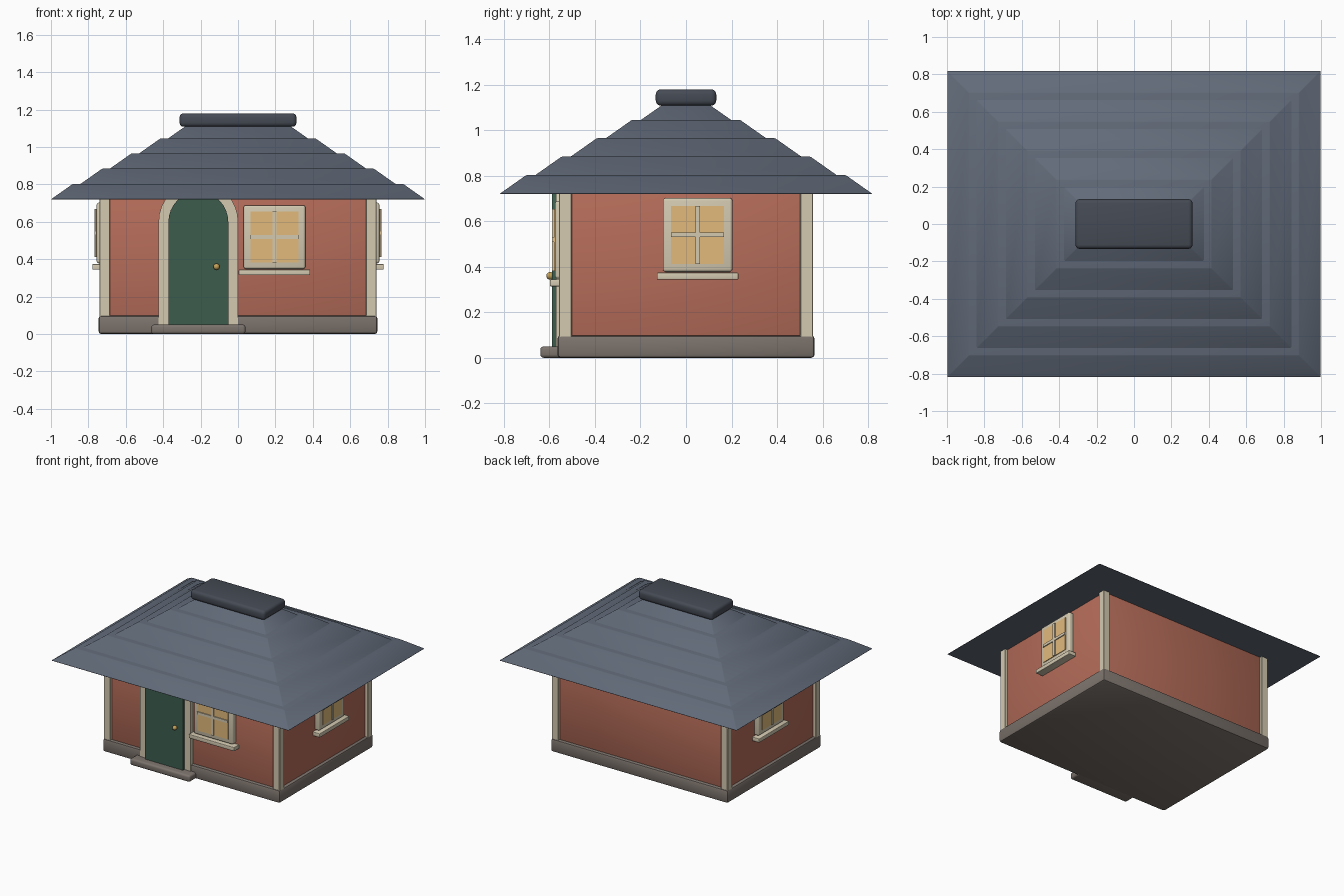
import bpy, bmesh, math
from mathutils import Matrix, Vector

if "Cube" in bpy.data.objects:
    bpy.data.objects.remove(bpy.data.objects["Cube"])


def material(name, rgb):
    m = bpy.data.materials.new(name)
    m.diffuse_color = (*rgb, 1)
    m.use_nodes = True
    m.node_tree.nodes["Principled BSDF"].inputs["Base Color"].default_value = m.diffuse_color
    return m


BRICK = material("brick", (0.46, 0.15, 0.10))
TRIM = material("trim", (0.66, 0.59, 0.44))
STONE = material("stone", (0.20, 0.17, 0.15))
SLATE = material("slate", (0.12, 0.145, 0.19))
RIDGE = material("ridge", (0.06, 0.07, 0.09))
GREEN = material("door_green", (0.045, 0.11, 0.075))
GLASS = material("warm_glass", (0.76, 0.49, 0.20))
BRASS = material("brass", (0.55, 0.36, 0.10))


def finish(name, bm, mat, bevel=0, segments=2):
    bmesh.ops.recalc_face_normals(bm, faces=bm.faces)
    if bevel:
        bmesh.ops.bevel(bm, geom=bm.edges[:], offset=bevel, segments=segments,
                        profile=0.5, affect='EDGES')
    mesh = bpy.data.meshes.new(name)
    bm.to_mesh(mesh)
    bm.free()
    mesh.materials.append(mat)
    ob = bpy.data.objects.new(name, mesh)
    bpy.context.collection.objects.link(ob)
    bpy.context.view_layer.objects.active = ob
    bpy.ops.object.select_all(action='DESELECT')
    ob.select_set(True)
    bpy.ops.object.shade_smooth_by_angle(angle=math.radians(35))
    return ob


def box(name, lo, hi, mat, bevel=0, segments=2, place=Matrix()):
    lo, hi = Vector(lo), Vector(hi)
    bm = bmesh.new()
    bmesh.ops.create_cube(bm, size=1, matrix=place @ Matrix.Translation((lo + hi) / 2)
                          @ Matrix.Diagonal((*(hi - lo), 1)))
    return finish(name, bm, mat, bevel, segments)


def arch(name, x, half, bottom, spring, front, back, mat):
    # upright slab with a half-round head
    pts = [(x - half, bottom), (x + half, bottom)]
    pts += [(x + half * math.cos(math.pi * i / 16), spring + half * math.sin(math.pi * i / 16))
            for i in range(17)]
    bm = bmesh.new()
    face = bm.faces.new([bm.verts.new((px, front, pz)) for px, pz in pts])
    ext = bmesh.ops.extrude_face_region(bm, geom=[face])
    bmesh.ops.translate(bm, vec=(0, back - front, 0),
                        verts=[v for v in ext['geom'] if isinstance(v, bmesh.types.BMVert)])
    return finish(name, bm, mat)


# Foundation, walls and corner posts
box("foundation", (-0.745, -0.565, 0), (0.745, 0.565, 0.098), STONE, 0.014)
box("walls", (-0.72, -0.54, 0.06), (0.72, 0.54, 0.75), BRICK, 0.01)
for sx in (-1, 1):
    for sy in (-1, 1):
        x, y = 0.713 * sx, 0.53 * sy
        box("corner_post", (x - 0.028, y - 0.028, 0.08), (x + 0.028, y + 0.028, 0.74), TRIM, 0.003, 1)

# Stepped hip roof: five overlapping tiers
for i in range(5):
    hx, hy, z = 1 - 0.156 * i, 0.82 - 0.155 * i, 0.72 + 0.081 * i
    bm = bmesh.new()
    bmesh.ops.create_cube(bm, size=2)
    for v in bm.verts:
        inset = 0.118 if v.co.z > 0 else 0
        v.co = (math.copysign(hx - inset, v.co.x), math.copysign(hy - inset, v.co.y),
                z + 0.083 if v.co.z > 0 else z)
    finish("roof_tier", bm, SLATE, 0.003, 1)
box("ridge_cap", (-0.313, -0.133, 1.108), (0.313, 0.133, 1.18), RIDGE, 0.022, 3)

# Doorway
DOOR_X = -0.212
arch("door_frame", DOOR_X, 0.213, 0.05, 0.60, -0.571, -0.52, TRIM)
arch("door", DOOR_X, 0.16, 0.048, 0.60, -0.588, -0.53, GREEN)
box("door_step", (DOOR_X - 0.252, -0.64, 0), (DOOR_X + 0.252, -0.46, 0.05), STONE, 0.014, 3)
bm = bmesh.new()
bmesh.ops.create_uvsphere(bm, u_segments=16, v_segments=10, radius=0.017,
                          matrix=Matrix.Translation((-0.115, -0.597, 0.36)))
finish("door_knob", bm, BRASS)


def window(place, w, h):
    # local frame: x across, -y outward from the wall face, z up
    def part(name, x0, x1, z0, z1, depth, mat, bevel=0, back=0.02):
        box(name, (x0, -depth, z0), (x1, back, z1), mat, bevel, 3, place)
    gw, gh = w - 0.037, h - 0.034
    part("window_frame", -w, w, -h, h, 0.036, TRIM, 0.012)
    part("window_glass", -gw, gw, -gh, gh, 0.041, GLASS)
    part("window_bar_upright", -0.010, 0.010, -gh, gh, 0.048, TRIM)
    part("window_bar_cross", -gw, gw, -0.010, 0.010, 0.048, TRIM)
    part("window_sill", -w - 0.026, w + 0.026, -h - 0.034, -h - 0.004, 0.058, TRIM, 0.004)


# Front window, and one on each side wall
window(Matrix.Translation((0.195, -0.54, 0.518)), 0.165, 0.17)
for s in (-1, 1):
    window(Matrix.Translation((0.72 * s, 0.051, 0.54)) @ Matrix.Rotation(s * math.pi / 2, 4, 'Z'),
           0.153, 0.162)
